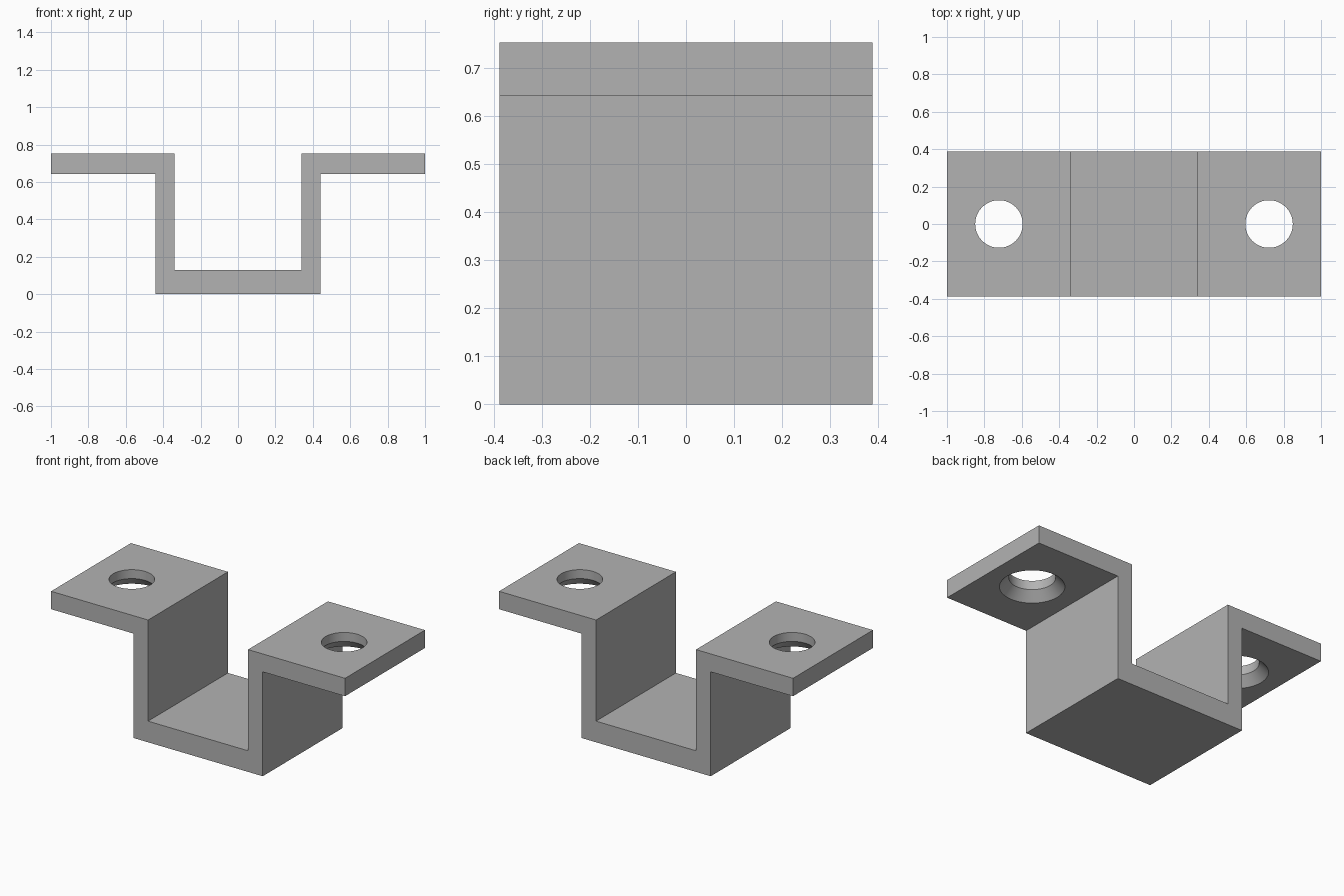
import bpy
import bmesh
import math

cube = bpy.data.objects.get("Cube")
if cube:
    bpy.data.objects.remove(cube, do_unlink=True)

TOP, UNDER, FLOOR = 0.752, 0.642, 0.13
INNER, OUTER, DEPTH = 0.34, 0.44, 0.388
HOLE_X, HOLE_R, SINK_R, SINK_H = 0.722, 0.127, 0.178, 0.055

# Plain grey metal
grey = bpy.data.materials.new("grey metal")
grey.use_nodes = True
color = (0.45, 0.45, 0.45, 1)
grey.diffuse_color = color
grey.node_tree.nodes["Principled BSDF"].inputs["Base Color"].default_value = color


def make_object(name, bm):
    bmesh.ops.recalc_face_normals(bm, faces=bm.faces)
    mesh = bpy.data.meshes.new(name)
    bm.to_mesh(mesh)
    bm.free()
    mesh.materials.append(grey)
    obj = bpy.data.objects.new(name, mesh)
    bpy.context.collection.objects.link(obj)
    return obj


# Bracket: half profile mirrored across x, then extruded along y
half = [(OUTER, 0), (OUTER, UNDER), (1, UNDER), (1, TOP), (INNER, TOP), (INNER, FLOOR)]
profile = half + [(-x, z) for x, z in reversed(half)]
bm = bmesh.new()
face = bm.faces.new([bm.verts.new((x, -DEPTH, z)) for x, z in profile])
extruded = bmesh.ops.extrude_face_region(bm, geom=[face])["geom"]
bmesh.ops.translate(bm, vec=(0, 2 * DEPTH, 0),
                    verts=[v for v in extruded if isinstance(v, bmesh.types.BMVert)])
bracket = make_object("mounting_bracket", bm)


def hole_cutter(name, x):
    """Straight hole that flares into a countersink on the underside."""
    bm = bmesh.new()
    rings = []
    for r, z in [(SINK_R, UNDER - 0.05), (SINK_R, UNDER),
                 (HOLE_R, UNDER + SINK_H), (HOLE_R, TOP + 0.05)]:
        rings.append(bmesh.ops.create_circle(bm, segments=64, radius=r)["verts"])
        bmesh.ops.translate(bm, vec=(x, 0, z), verts=rings[-1])
    for low, high in zip(rings, rings[1:]):
        for i in range(len(low)):
            bm.faces.new((low[i - 1], low[i], high[i], high[i - 1]))
    bm.faces.new(rings[0])
    bm.faces.new(rings[-1])
    return make_object(name, bm)


# Screw holes, one in each flange
for side, name in ((1, "left_hole_cutter"), (-1, "right_hole_cutter")):
    cutter = hole_cutter(name, side * HOLE_X)
    cut = bracket.modifiers.new("screw hole", "BOOLEAN")
    cut.operation = "DIFFERENCE"
    cut.solver = "EXACT"
    cut.object = cutter
    bpy.context.view_layer.objects.active = bracket
    bpy.ops.object.modifier_apply(modifier=cut.name)
    bpy.data.objects.remove(cutter, do_unlink=True)

# Smooth hole walls, crisp bends
bpy.ops.object.select_all(action="DESELECT")
bracket.select_set(True)
bpy.context.view_layer.objects.active = bracket
bpy.ops.object.shade_smooth_by_angle(angle=math.radians(30))
